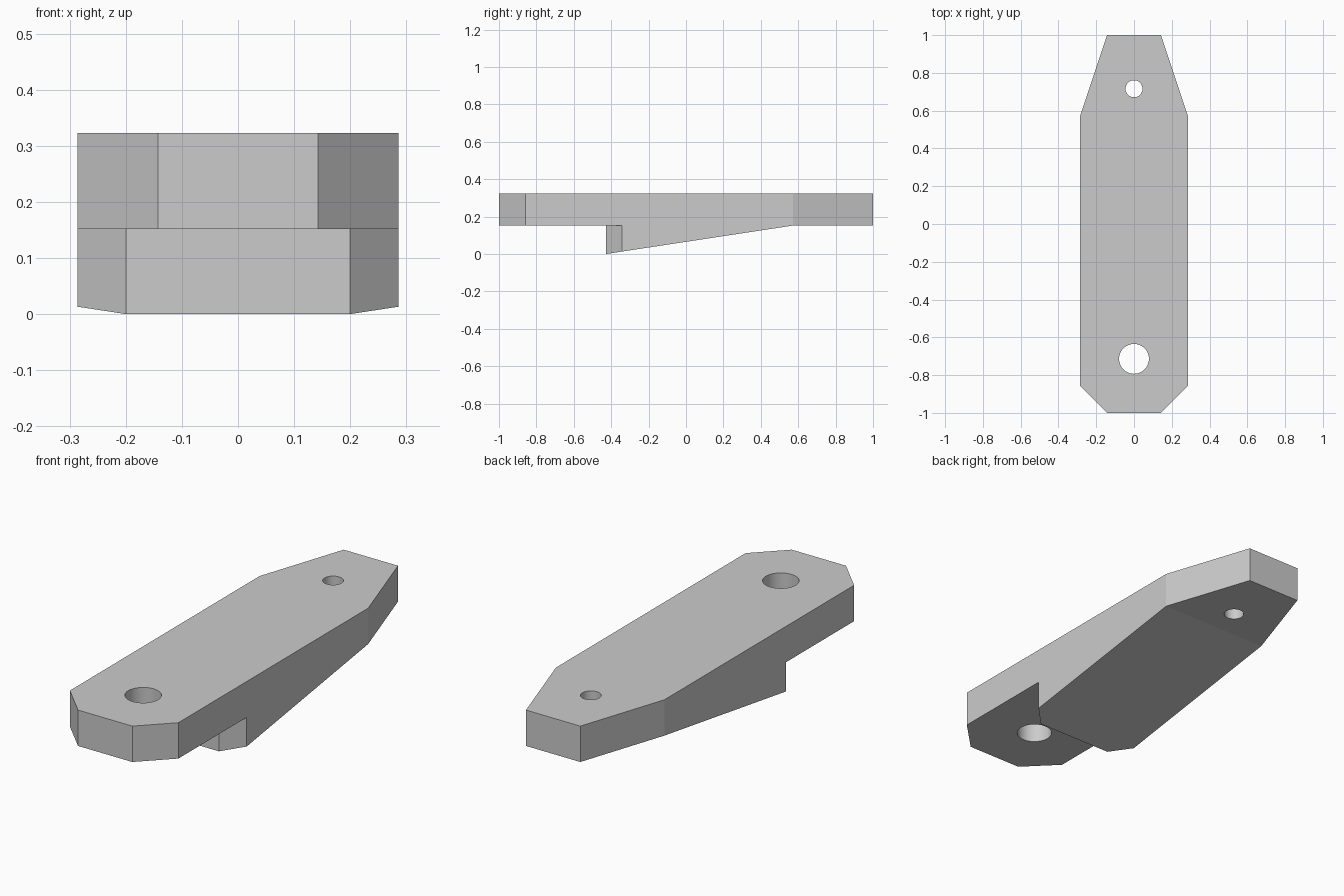
import bpy
import bmesh

if "Cube" in bpy.data.objects:
    bpy.data.objects.remove(bpy.data.objects["Cube"], do_unlink=True)

TOP, UNDERSIDE = 0.323, 0.152
HALF_WIDTH = 0.286
WEDGE_FRONT, WEDGE_BACK = -0.429, 0.571

grey = bpy.data.materials.new("light grey")
grey.use_nodes = True
grey.diffuse_color = (0.6, 0.6, 0.6, 1)
grey.node_tree.nodes["Principled BSDF"].inputs["Base Color"].default_value = (0.6, 0.6, 0.6, 1)


def prism(name, half_outline, top, floor):
    """Mirror a half outline in x and extrude it down to floor(y)."""
    outline = half_outline + [(-x, y) for x, y in reversed(half_outline)]
    bm = bmesh.new()
    upper = [bm.verts.new((x, y, top)) for x, y in outline]
    lower = [bm.verts.new((x, y, floor(y))) for x, y in outline]
    bm.faces.new(upper)
    bm.faces.new(lower[::-1])
    for i in range(len(outline)):
        j = (i + 1) % len(outline)
        if floor(outline[i][1]) < top or floor(outline[j][1]) < top:
            bm.faces.new((upper[i], lower[i], lower[j], upper[j]))
    bmesh.ops.remove_doubles(bm, verts=bm.verts[:], dist=0.0001)
    bmesh.ops.recalc_face_normals(bm, faces=bm.faces[:])
    mesh = bpy.data.meshes.new(name)
    bm.to_mesh(mesh)
    bm.free()
    obj = bpy.data.objects.new(name, mesh)
    bpy.context.collection.objects.link(obj)
    mesh.materials.append(grey)
    return obj


def drill(target, y, radius):
    """Cut a round vertical hole through the target."""
    bpy.ops.mesh.primitive_cylinder_add(vertices=48, radius=radius, depth=1, location=(0, y, TOP))
    cutter = bpy.context.object
    cutter.name = "hole_cutter"
    cutter.hide_render = True
    cutter.data.materials.append(grey)
    mod = target.modifiers.new("hole", "BOOLEAN")
    mod.operation = "DIFFERENCE"
    mod.solver = "EXACT"
    mod.object = cutter
    bpy.context.view_layer.objects.active = target
    bpy.ops.object.modifier_apply(modifier=mod.name)
    bpy.data.objects.remove(cutter, do_unlink=True)


# Flat plate with chamfered front and tapered back
plate = prism("plate", [(0.143, -1), (HALF_WIDTH, -0.857), (HALF_WIDTH, WEDGE_BACK), (0.143, 1)],
              TOP, lambda y: UNDERSIDE)
drill(plate, -0.714, 0.079)
drill(plate, 0.716, 0.045)

# Sloping wedge under the plate, with chamfered front corners
slope = UNDERSIDE / (WEDGE_BACK - WEDGE_FRONT)
prism("wedge", [(0.2, WEDGE_FRONT), (HALF_WIDTH, -0.343), (HALF_WIDTH, WEDGE_BACK)],
      UNDERSIDE, lambda y: slope * (y - WEDGE_FRONT))

# Smooth hole walls, sharp corners elsewhere
bpy.ops.object.select_all(action="DESELECT")
plate.select_set(True)
bpy.context.view_layer.objects.active = plate
bpy.ops.object.shade_smooth_by_angle(angle=0.26)
